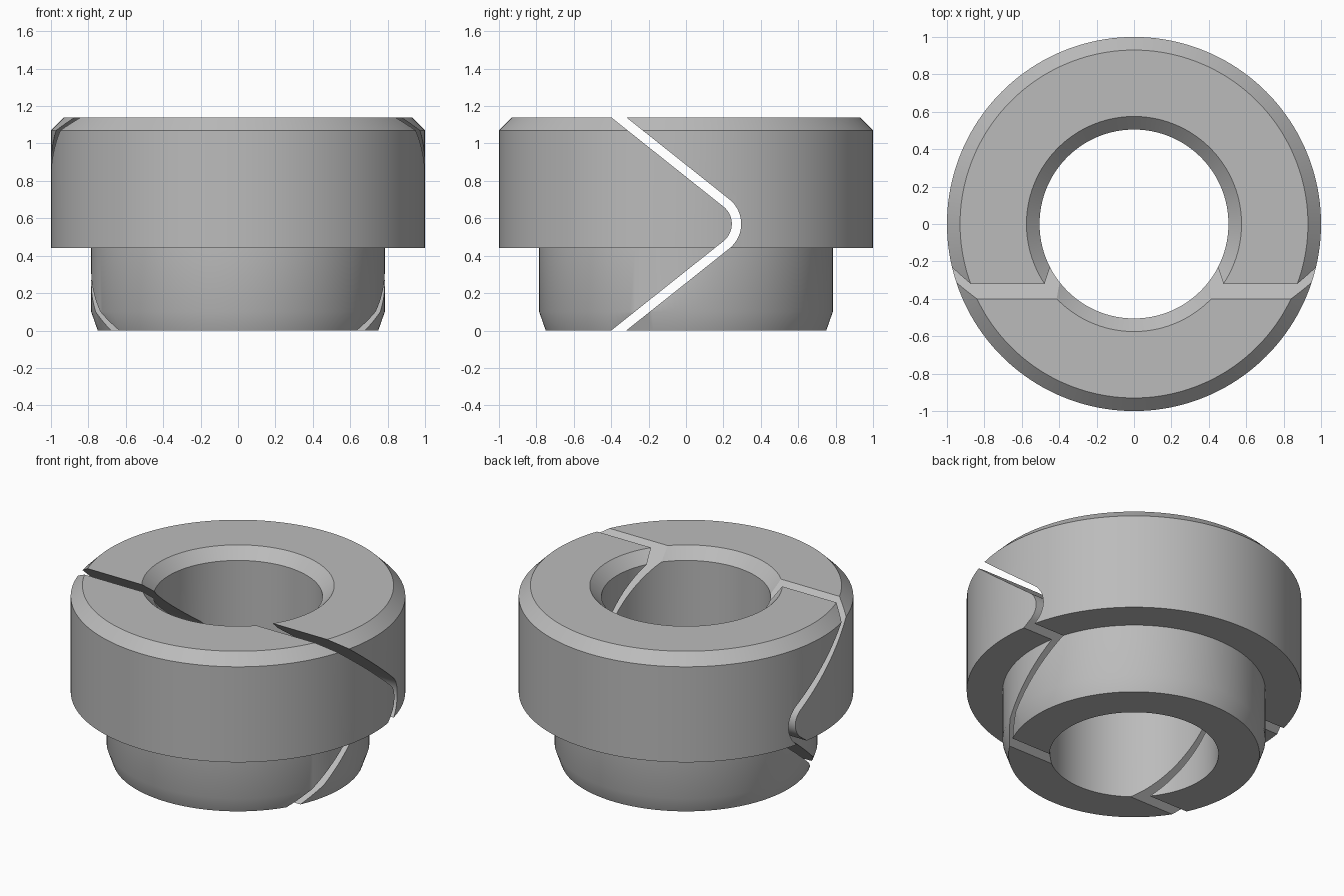
import bpy, bmesh, math
from mathutils import Matrix

if "Cube" in bpy.data.objects:
    bpy.data.objects.remove(bpy.data.objects["Cube"], do_unlink=True)

HEIGHT = 1.14
MID = HEIGHT / 2
SLOPE = math.radians(38.5)      # slant of the V-shaped slot

steel = bpy.data.materials.new("grey steel")
steel.use_nodes = True
GREY = (0.5, 0.5, 0.5, 1)
steel.diffuse_color = GREY
steel.node_tree.nodes["Principled BSDF"].inputs["Base Color"].default_value = GREY


def add_object(name, bm):
    bmesh.ops.recalc_face_normals(bm, faces=bm.faces)
    mesh = bpy.data.meshes.new(name)
    bm.to_mesh(mesh)
    bm.free()
    mesh.materials.append(steel)
    obj = bpy.data.objects.new(name, mesh)
    bpy.context.collection.objects.link(obj)
    return obj


def lathe(name, profile, steps=160):
    """Closed ring turned from (radius, z) points."""
    bm = bmesh.new()
    rings = []
    for i in range(steps):
        turn = Matrix.Rotation(math.tau * i / steps, 3, "Z")
        rings.append([bm.verts.new(turn @ bm_point) for bm_point in
                      (Matrix.Identity(3) @ v for v in profile)])
    n = len(profile)
    for i in range(steps):
        a, b = rings[i], rings[(i + 1) % steps]
        for j in range(n):
            k = (j + 1) % n
            bm.faces.new((a[j], b[j], b[k], a[k]))
    return add_object(name, bm)


def wedge(name, radius, center_y):
    """Rounded V prism along x, pointing to the back."""
    reach = 2.0
    arc = math.pi / 2 - SLOPE
    outline = []
    for i in range(25):
        t = -arc + 2 * arc * i / 24
        outline.append((center_y + radius * math.cos(t), MID + radius * math.sin(t)))
    y, z = outline[-1]
    far_y, rise = y - reach * math.cos(SLOPE), reach * math.sin(SLOPE)
    outline += [(far_y, z + rise), (far_y, HEIGHT - z - rise)]
    bm = bmesh.new()
    face = bm.faces.new([bm.verts.new((-1.5, py, pz)) for py, pz in outline])
    extruded = bmesh.ops.extrude_face_region(bm, geom=[face])["geom"]
    moved = [v for v in extruded if isinstance(v, bmesh.types.BMVert)]
    bmesh.ops.translate(bm, verts=moved, vec=(3, 0, 0))
    return add_object(name, bm)


# Turned section: bore, lower spigot, wide collar with chamfers
from mathutils import Vector
SECTION = [Vector((r, 0, z)) for r, z in (
    (0.505, 0), (0.75, 0), (0.785, 0.1), (0.785, 0.44), (1, 0.44),
    (1, 1.07), (0.93, HEIGHT), (0.575, HEIGHT), (0.505, 1.07))]

# The two halves are kept apart by the gap between two concentric wedges
for name, operation, radius in (("front_half", "INTERSECT", 0.118),
                                ("back_half", "DIFFERENCE", 0.168)):
    part = lathe(name, SECTION)
    cutter = wedge(name + "_cutter", radius, 0.127)
    mod = part.modifiers.new("split", "BOOLEAN")
    mod.operation = operation
    mod.solver = "EXACT"
    mod.object = cutter
    bpy.ops.object.select_all(action="DESELECT")
    part.select_set(True)
    bpy.context.view_layer.objects.active = part
    bpy.ops.object.modifier_apply(modifier=mod.name)
    bpy.data.objects.remove(cutter, do_unlink=True)
    bpy.ops.object.shade_smooth_by_angle(angle=math.radians(30))
